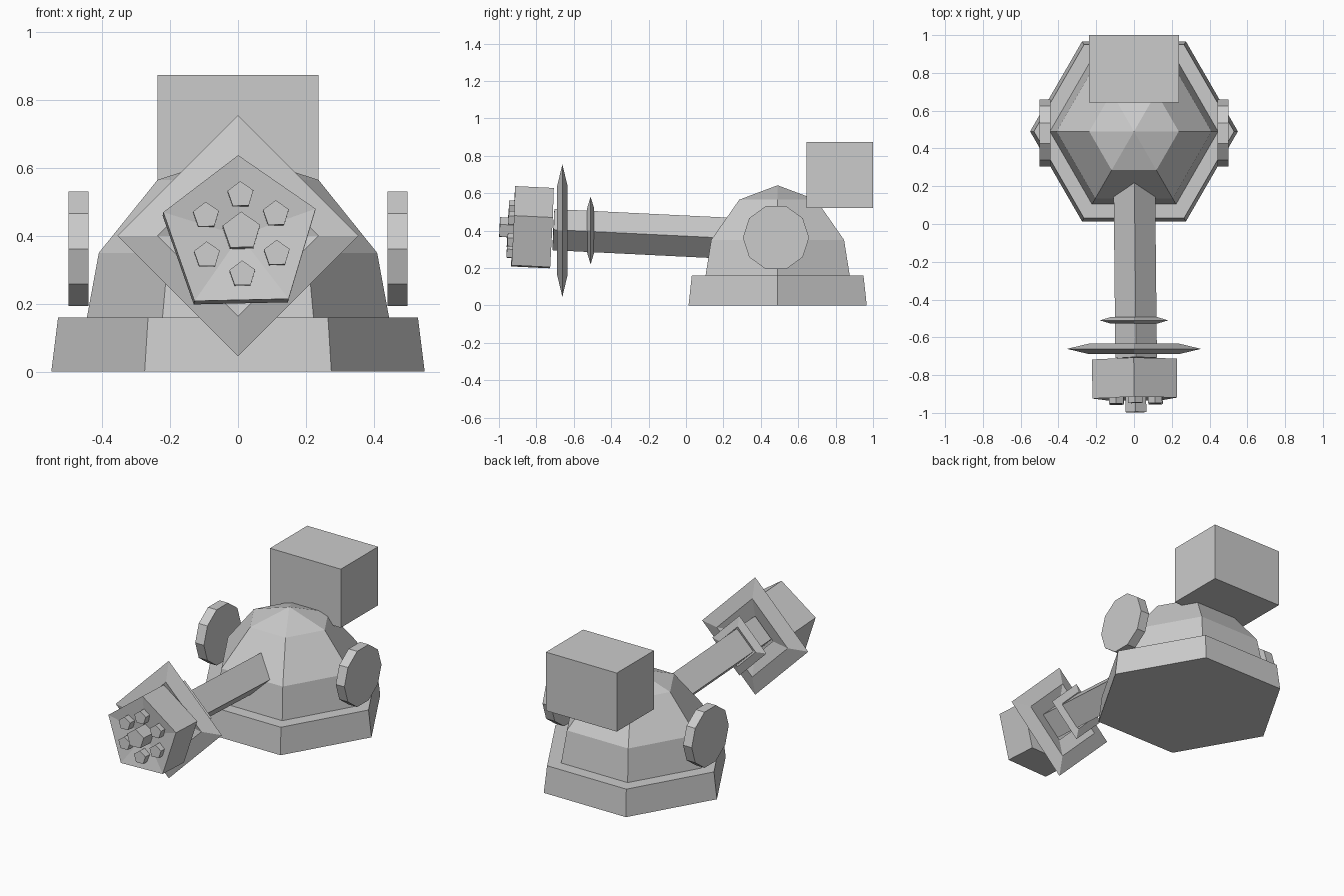
import bpy, bmesh
from math import pi, sin, cos, radians
from mathutils import Matrix, Vector

if "Cube" in bpy.data.objects:
    bpy.data.objects.remove(bpy.data.objects["Cube"])


def lathe(name, sides, rings, start=0.0, frame=Matrix(), loop=False):
    """Flat-sided solid from (radius, height) rings around local z."""
    bm = bmesh.new()
    rows = []
    for r, h in rings:
        if r == 0:
            rows.append([bm.verts.new((0, 0, h))])
        else:
            rows.append([bm.verts.new((r * cos(start + 2 * pi * i / sides),
                                       r * sin(start + 2 * pi * i / sides), h))
                         for i in range(sides)])
    pairs = list(zip(rows, rows[1:] + rows[:1])) if loop else list(zip(rows, rows[1:]))
    for a, b in pairs:
        for i in range(sides):
            j = (i + 1) % sides
            quad = [a[i % len(a)], a[j % len(a)], b[j % len(b)], b[i % len(b)]]
            bm.faces.new(list(dict.fromkeys(quad)))
    if not loop:
        for row in (rows[0], rows[-1]):
            if len(row) > 2:
                bm.faces.new(row)
    bmesh.ops.recalc_face_normals(bm, faces=bm.faces)
    bm.transform(frame)
    return add(name, bm)


def add(name, bm):
    mesh = bpy.data.meshes.new(name)
    bm.to_mesh(mesh)
    bm.free()
    ob = bpy.data.objects.new(name, mesh)
    bpy.context.collection.objects.link(ob)
    return ob


# Frames: local z to the front (-y), optionally with the slight aim of the barrel
FRONT = Matrix.Rotation(pi / 2, 4, 'X')
AIM = (Matrix.Rotation(radians(0.6), 4, 'Z') @ Matrix.Rotation(radians(-2.8), 4, 'X')
       @ FRONT)


def at(x, y, z, rot=Matrix()):
    return Matrix.Translation((x, y, z)) @ rot


# Hexagonal base and faceted dome
lathe("base", 6, [(0.55, 0), (0.53, 0.16)], frame=at(0, 0.49, 0))
lathe("dome", 6, [(0.45, 0.14), (0.445, 0.16), (0.41, 0.35), (0.237, 0.565), (0, 0.642)],
      frame=at(0, 0.49, 0))

# Side discs floating beside the dome
for side, x in (("left", -0.47), ("right", 0.47)):
    lathe("disc_" + side, 10, [(0.177, -0.029), (0.177, 0.029)],
          frame=at(x, 0.481, 0.362, Matrix.Rotation(pi / 2, 4, 'Y')), start=pi / 2)

# Rear box
bm = bmesh.new()
bmesh.ops.create_cube(bm, size=1)
bm.transform(at(0, 0.822, 0.697) @ Matrix.Diagonal((0.474, 0.356, 0.354, 1)))
add("rear_box", bm)

# Square barrel set on edge
lathe("barrel", 4, [(0.11, -0.45), (0.11, 0.71)], frame=at(0.004, 0, 0.37, AIM))

# Thin diamond-section square rings around the barrel
for name, y, r, w, t in (("ring_large", -0.661, 0.237, 0.118, 0.028),
                         ("ring_small", -0.51, 0.121, 0.06, 0.018)):
    lathe(name, 4, [(r + w, 0), (r, t), (r - w, 0), (r, -t)],
          frame=at(0, y, 0.40, FRONT), loop=True)

# Pentagonal head with a slightly dished front
head = at(0.006, -0.925, 0.402, AIM @ Matrix.Rotation(radians(1.3), 4, 'Z'))
lathe("head", 5, [(0.236, -0.207), (0.236, 0), (0, -0.035)], start=pi / 2, frame=head)

# Pentagonal nozzles: one in the centre, six around it
lathe("nozzle_centre", 5, [(0.058, -0.06), (0.058, 0.072)], start=pi / 2,
      frame=head @ at(0.004, 0.008, 0))
for i in range(6):
    a = pi / 2 + i * pi / 3
    lathe("nozzle_%d" % (i + 1), 5, [(0.04, -0.06), (0.04, 0.028)], start=pi / 2,
          frame=head @ at(0.004 + 0.119 * cos(a), 0.001 + 0.117 * sin(a), 0))
